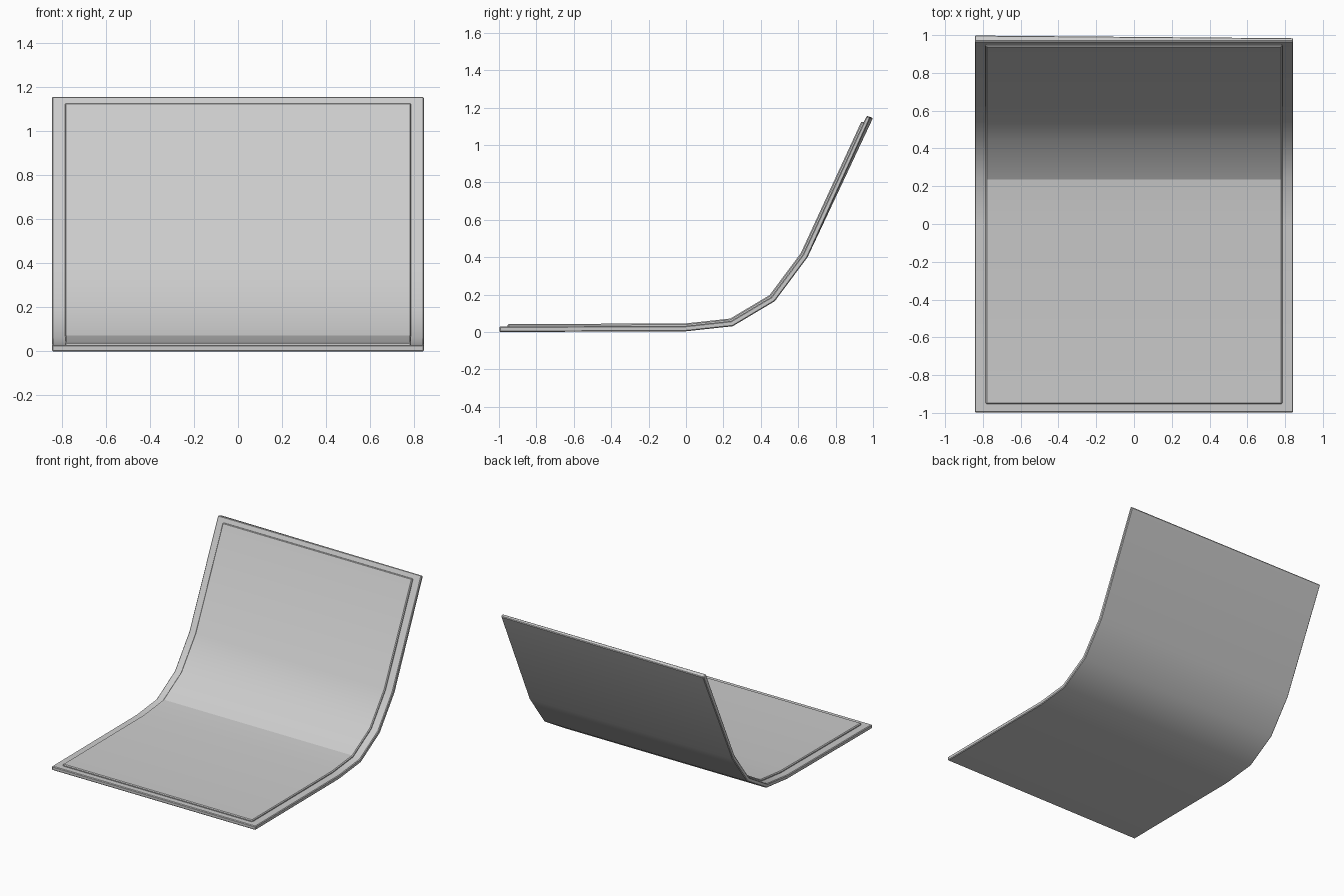
import bpy
import bmesh
from mathutils import Vector

if "Cube" in bpy.data.objects:
    bpy.data.objects.remove(bpy.data.objects["Cube"])

# Underside of the curved sheet, as (y, z)
PROFILE = [(-0.998, 0.0), (0.0, 0.004), (0.25, 0.031), (0.475, 0.165), (0.65, 0.40), (0.9925, 1.144)]


def trimmed(points, start, end):
    pts = [Vector(p) for p in points]
    pts[0] += (pts[1] - pts[0]).normalized() * start
    pts[-1] += (pts[-2] - pts[-1]).normalized() * end
    return pts


def offset(points, distance):
    """Shift a profile along its mitred normals."""
    normals = []
    for a, b in zip(points, points[1:]):
        d = (b - a).normalized()
        normals.append(Vector((-d.y, d.x)))
    result = []
    for i, p in enumerate(points):
        n0, n1 = normals[max(i - 1, 0)], normals[min(i, len(normals) - 1)]
        result.append(p + (n0 + n1) * distance / (1 + n0.dot(n1)))
    return result


def curved_sheet(name, points, half_width, low, high, bevel, skew=0.0, crease=None):
    bm = bmesh.new()
    lower, upper = offset(points, low), offset(points, high)
    rings = []
    for lo, hi in zip(lower, upper):
        rings.append([bm.verts.new((x, p.x, p.y)) for x, p in
                      ((-half_width, lo), (half_width, lo), (half_width, hi), (-half_width, hi))])
    # The rear lower edge runs very slightly out of square
    for v in rings[-1][:2]:
        v.co.y -= skew * v.co.x
    for a, b in zip(rings, rings[1:]):
        for i in range(4):
            j = (i + 1) % 4
            bm.faces.new((a[i], a[j], b[j], b[i]))
    bm.faces.new(rings[0])
    bm.faces.new(rings[-1])
    bmesh.ops.recalc_face_normals(bm, faces=bm.faces)
    if crease is not None:
        bm.edges.get((rings[crease][2], rings[crease][3])).smooth = False
    # Chamfer the rim
    rim = [e for e in bm.edges if e.calc_face_angle() > 1.0]
    bmesh.ops.bevel(bm, geom=rim, offset=bevel, segments=1, profile=0.5, affect='EDGES')
    mesh = bpy.data.meshes.new(name)
    bm.to_mesh(mesh)
    bm.free()
    obj = bpy.data.objects.new(name, mesh)
    bpy.context.collection.objects.link(obj)
    bpy.ops.object.select_all(action='DESELECT')
    obj.select_set(True)
    bpy.context.view_layer.objects.active = obj
    bpy.ops.object.shade_smooth_by_angle(angle=0.52, keep_sharp_edges=True)
    return obj


# Backing sheet with the wide border
curved_sheet("backing_sheet", trimmed(PROFILE, 0, 0), 0.843, 0.0, 0.029, 0.005, skew=0.0085)

# Raised panel inset from the border
curved_sheet("raised_panel", trimmed(PROFILE, 0.045, 0.038), 0.785, 0.015, 0.042, 0.006, crease=2)
